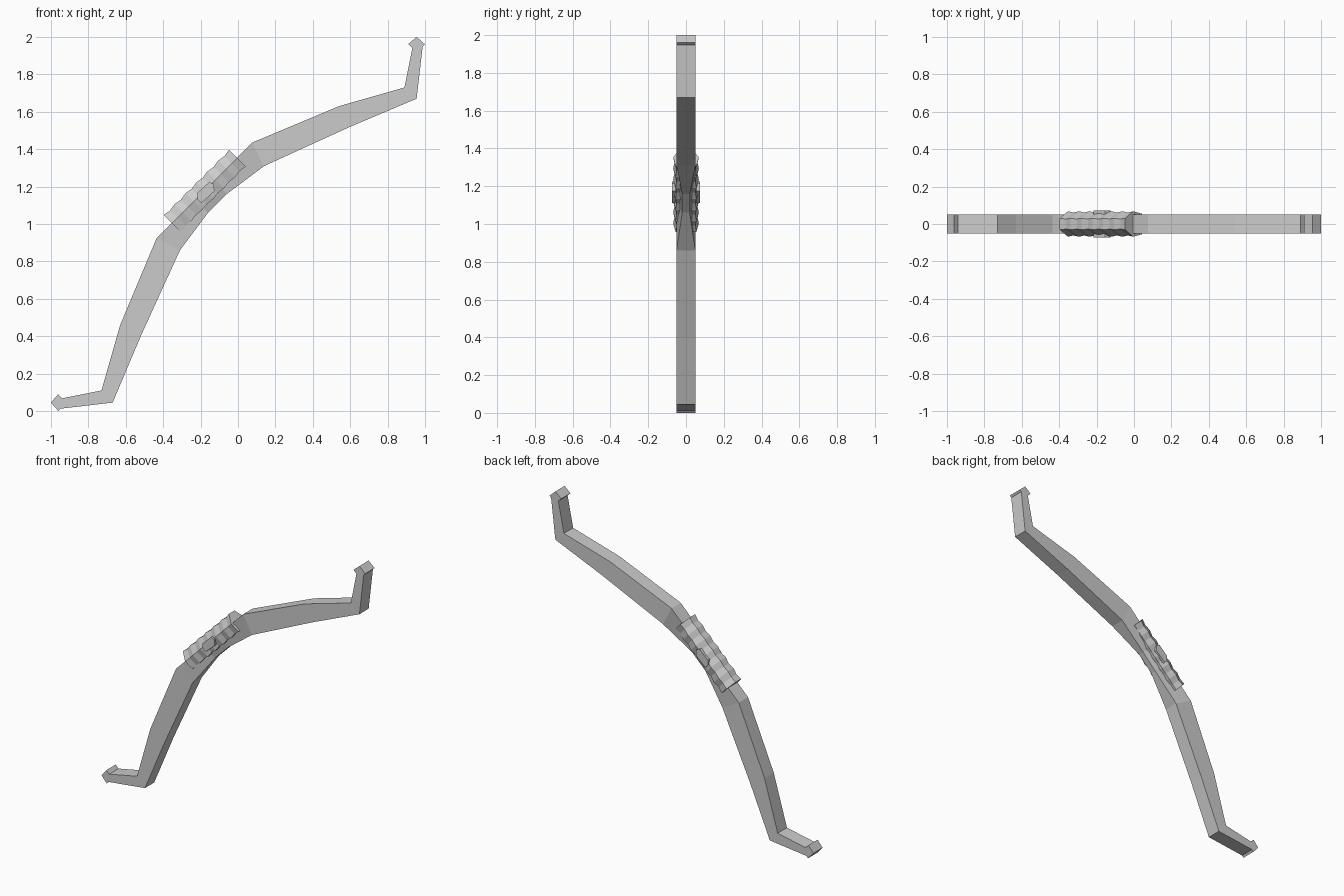
import bpy, bmesh
from math import sqrt

if "Cube" in bpy.data.objects:
    bpy.data.objects.remove(bpy.data.objects["Cube"])

R = sqrt(2)


def uv(u, v):
    """Bow frame (u along the grip, v outward) to world x, z."""
    return (0.5 + (u - v) / R * 1.0 + 0.0, 0.5 + (u + v) / R)


def flip(p):
    """Reflect across the bow's symmetry line x + z = 1."""
    return (1 - p[1], 1 - p[0])


def loft(name, rings):
    """Skin a list of equal-length vertex rings and cap the ends."""
    bm = bmesh.new()
    vs = [[bm.verts.new(p) for p in ring] for ring in rings]
    n = len(rings[0])
    for a, b in zip(vs, vs[1:]):
        for i in range(n):
            j = (i + 1) % n
            bm.faces.new((a[i], a[j], b[j], b[i]))
    bm.faces.new(vs[0][::-1])
    bm.faces.new(vs[-1])
    bmesh.ops.recalc_face_normals(bm, faces=bm.faces)
    me = bpy.data.meshes.new(name)
    bm.to_mesh(me)
    bm.free()
    ob = bpy.data.objects.new(name, me)
    bpy.context.collection.objects.link(ob)
    return ob


def prism(name, outline, half):
    return loft(name, [[(x, y, z) for x, z in outline] for y in (-half, half)])


# Limbs: outer point, inner point, inner half width (lower half, then reflected)
half = [
    ((-0.94, 0.068), (-0.955, 0.012), 0.05),
    ((-0.73, 0.11), (-0.67, 0.045), 0.05),
    ((-0.63, 0.46), (-0.52, 0.40), 0.05),
    ((-0.435, 0.925), (-0.31, 0.86), 0.05),
    ((-0.229, 1.129), (-0.16, 1.06), 0.02),
]
stations = half + [(flip(o), flip(i), w) for o, i, w in reversed(half)]
loft("bow_limbs", [[(o[0], -0.05, o[1]), (o[0], 0.05, o[1]),
                    (i[0], w, i[1]), (i[0], -w, i[1])] for o, i, w in stations])

# Diamond nocks at both tips
nock = [(-1, 0.045), (-0.962, 0.09), (-0.92, 0.045), (-0.96, 0.0)]
prism("lower_nock", nock, 0.05)
prism("upper_nock", [flip(p) for p in nock], 0.05)

# Faceted grip sleeve with shallow wrapped ridges
section = [(-0.03, 1.022), (0.03, 1.022), (0.068, 0.96),
           (0.055, 0.895), (-0.055, 0.895), (-0.068, 0.96)]
rings = []
wraps = 6
for k in range(2 * wraps + 1):
    u = -0.247 + 0.494 * k / (2 * wraps)
    s = 1.0 if k % 2 == 0 else 0.9
    ring = []
    for y, v in section:
        x, z = uv(u, 0.95 + (v - 0.95) * s)
        ring.append((x - 0.5 + 0.0, y * s, z))
    rings.append(ring)
# uv() is centred on (0.5, 0.5): shift so that x + z = 1 at u = 0
rings = [[(x + 0.5, y, z) for x, y, z in r] for r in rings]
grip = loft("grip", rings)

# Bar through the grip
bar = [uv(u, v) for u, v in [(-0.06, 0.925), (0.035, 0.92), (0.06, 0.95),
                             (0.05, 0.975), (-0.035, 0.978), (-0.06, 0.955)]]
prism("grip_bar", bar, 0.073)

# uv() frame check: v = (z - x) / sqrt 2, u = (x + z - 1) / sqrt 2
